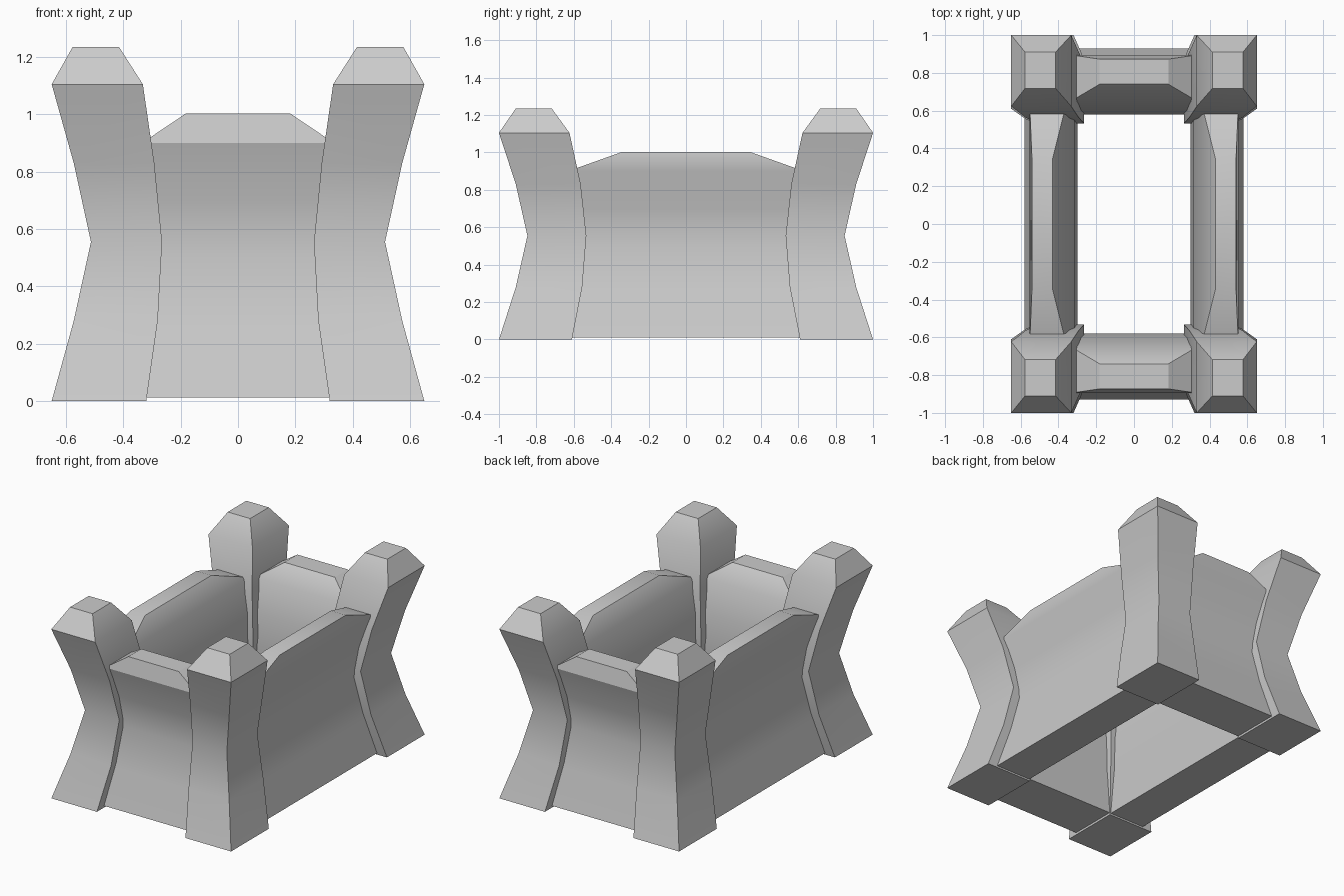
import bpy, bmesh

if "Cube" in bpy.data.objects:
    bpy.data.objects.remove(bpy.data.objects["Cube"])


def loft(name, rings):
    """Stack rectangular rings (x0, x1, y0, y1, z) into a closed solid."""
    bm = bmesh.new()
    prev = None
    for x0, x1, y0, y1, z in rings:
        ring = [bm.verts.new((x, y, z)) for x, y in
                ((x0, y0), (x1, y0), (x1, y1), (x0, y1))]
        if prev is None:
            bm.faces.new(ring[::-1])
        else:
            for i in range(4):
                j = (i + 1) % 4
                bm.faces.new((prev[i], prev[j], ring[j], ring[i]))
        prev = ring
    bm.faces.new(prev)
    bmesh.ops.recalc_face_normals(bm, faces=bm.faces)
    mesh = bpy.data.meshes.new(name)
    bm.to_mesh(mesh)
    bm.free()
    ob = bpy.data.objects.new(name, mesh)
    bpy.context.collection.objects.link(ob)
    return ob


# Corner post profile: inner x, outer x, inner y, outer y, z
post = [
    (0.320, 0.650, 0.610, 1.000, 0.00),
    (0.280, 0.573, 0.555, 0.910, 0.28),
    (0.265, 0.513, 0.533, 0.848, 0.555),
    (0.292, 0.573, 0.563, 0.910, 0.83),
    (0.332, 0.650, 0.623, 1.000, 1.105),
    (0.415, 0.577, 0.718, 0.910, 1.235),
]

# Wall profiles: inner, outer, half length, z
end_wall = [
    (0.610, 0.930, 0.335, 0.013),
    (0.590, 0.865, 0.335, 0.25),
    (0.580, 0.803, 0.335, 0.50),
    (0.600, 0.830, 0.335, 0.70),
    (0.650, 0.895, 0.335, 0.90),
    (0.740, 0.873, 0.182, 1.003),
]
side_wall = [
    (0.325, 0.580, 0.630, 0.010),
    (0.310, 0.520, 0.630, 0.25),
    (0.300, 0.463, 0.630, 0.50),
    (0.315, 0.490, 0.630, 0.70),
    (0.360, 0.552, 0.630, 0.90),
    (0.432, 0.540, 0.342, 1.003),
]

parts = []
# Four flared corner posts
for sx, nx in ((-1, "left"), (1, "right")):
    for sy, ny in ((-1, "front"), (1, "back")):
        parts.append(loft(f"{ny}_{nx}_post", [
            (sx * a, sx * b, sy * c, sy * d, z) for a, b, c, d, z in post]))

# Front and back walls, then the long side walls
for s, n in ((-1, "front"), (1, "back")):
    parts.append(loft(f"{n}_wall", [
        (-h, h, s * a, s * b, z) for a, b, h, z in end_wall]))
for s, n in ((-1, "left"), (1, "right")):
    parts.append(loft(f"{n}_wall", [
        (s * a, s * b, -h, h, z) for a, b, h, z in side_wall]))

# Smooth the curved flanks, keep the hard edges
for ob in parts:
    ob.select_set(True)
bpy.context.view_layer.objects.active = parts[0]
bpy.ops.object.shade_smooth_by_angle(angle=0.5)
